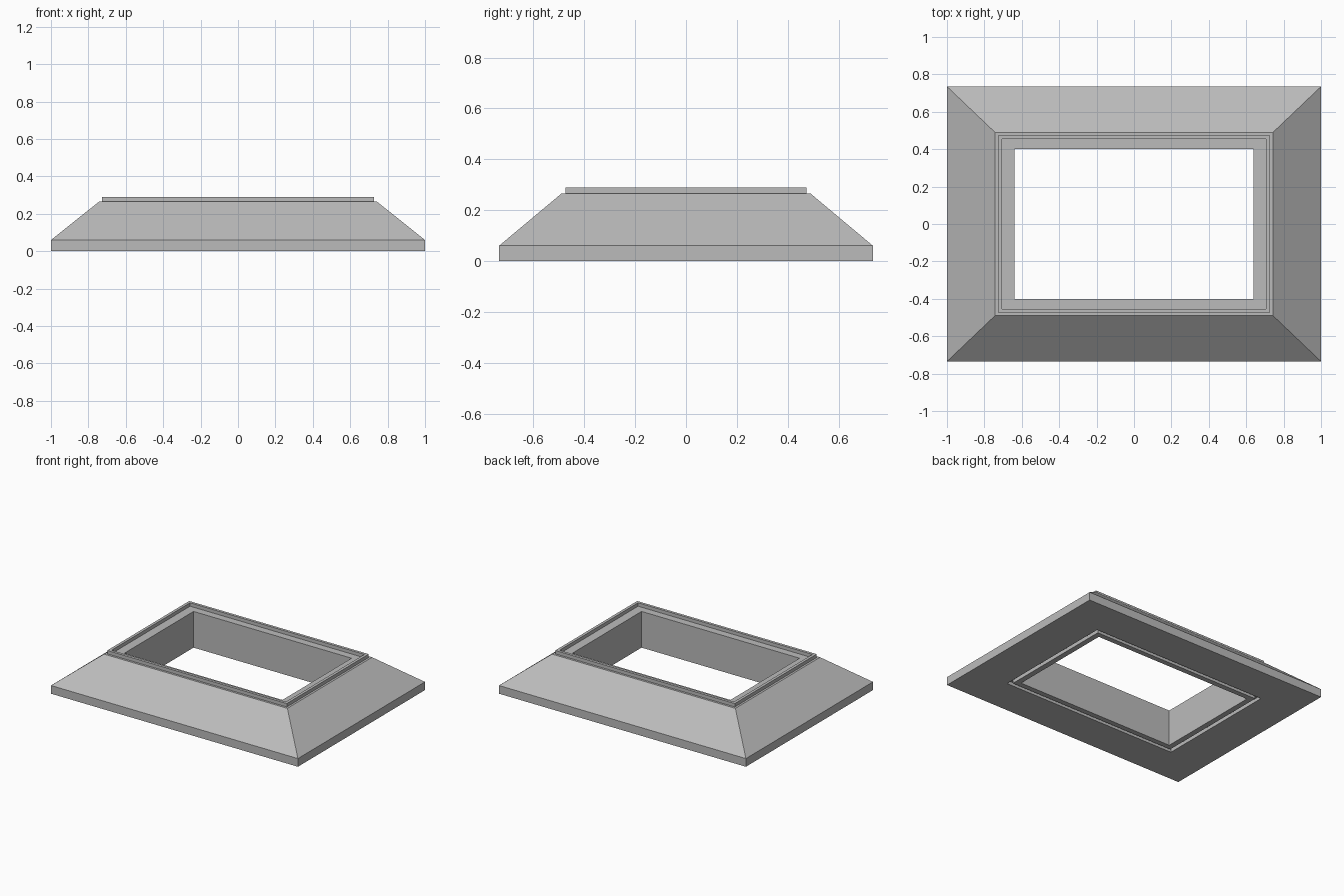
import bpy, bmesh

cube = bpy.data.objects.get("Cube")
if cube:
    bpy.data.objects.remove(cube, do_unlink=True)

grey = bpy.data.materials.new("plain_grey")
grey.use_nodes = True
colour = (0.5, 0.5, 0.5, 1)
grey.diffuse_color = colour
grey.node_tree.nodes["Principled BSDF"].inputs["Base Color"].default_value = colour


def rectangular_frame(name, section):
    """Sweep a closed section of (half width, half depth, height) round a rectangle."""
    bm = bmesh.new()
    corners = [(-1, -1), (1, -1), (1, 1), (-1, 1)]
    rings = [[bm.verts.new((sx * x, sy * y, z)) for sx, sy in corners]
             for x, y, z in section]
    for a, b in zip(rings, rings[1:] + rings[:1]):
        for i in range(4):
            j = (i + 1) % 4
            bm.faces.new((a[i], a[j], b[j], b[i]))
    bmesh.ops.recalc_face_normals(bm, faces=bm.faces)
    mesh = bpy.data.meshes.new(name)
    bm.to_mesh(mesh)
    bm.free()
    mesh.materials.append(grey)
    obj = bpy.data.objects.new(name, mesh)
    bpy.context.collection.objects.link(obj)
    return obj


shoulder, lip_top, groove_top = 0.265, 0.29, 0.025

rectangular_frame("sloped_frame", [
    # base edge and sloping sides
    (1.0, 0.735, 0), (1.0, 0.735, 0.06), (0.743, 0.49, shoulder),
    # raised lip
    (0.727, 0.474, shoulder), (0.727, 0.474, lip_top),
    (0.706, 0.454, lip_top), (0.706, 0.454, shoulder),
    # inner ledge and opening
    (0.64, 0.40, shoulder), (0.64, 0.40, 0),
    # groove under the frame
    (0.68, 0.438, 0), (0.68, 0.438, groove_top),
    (0.708, 0.464, groove_top), (0.708, 0.464, 0),
])
